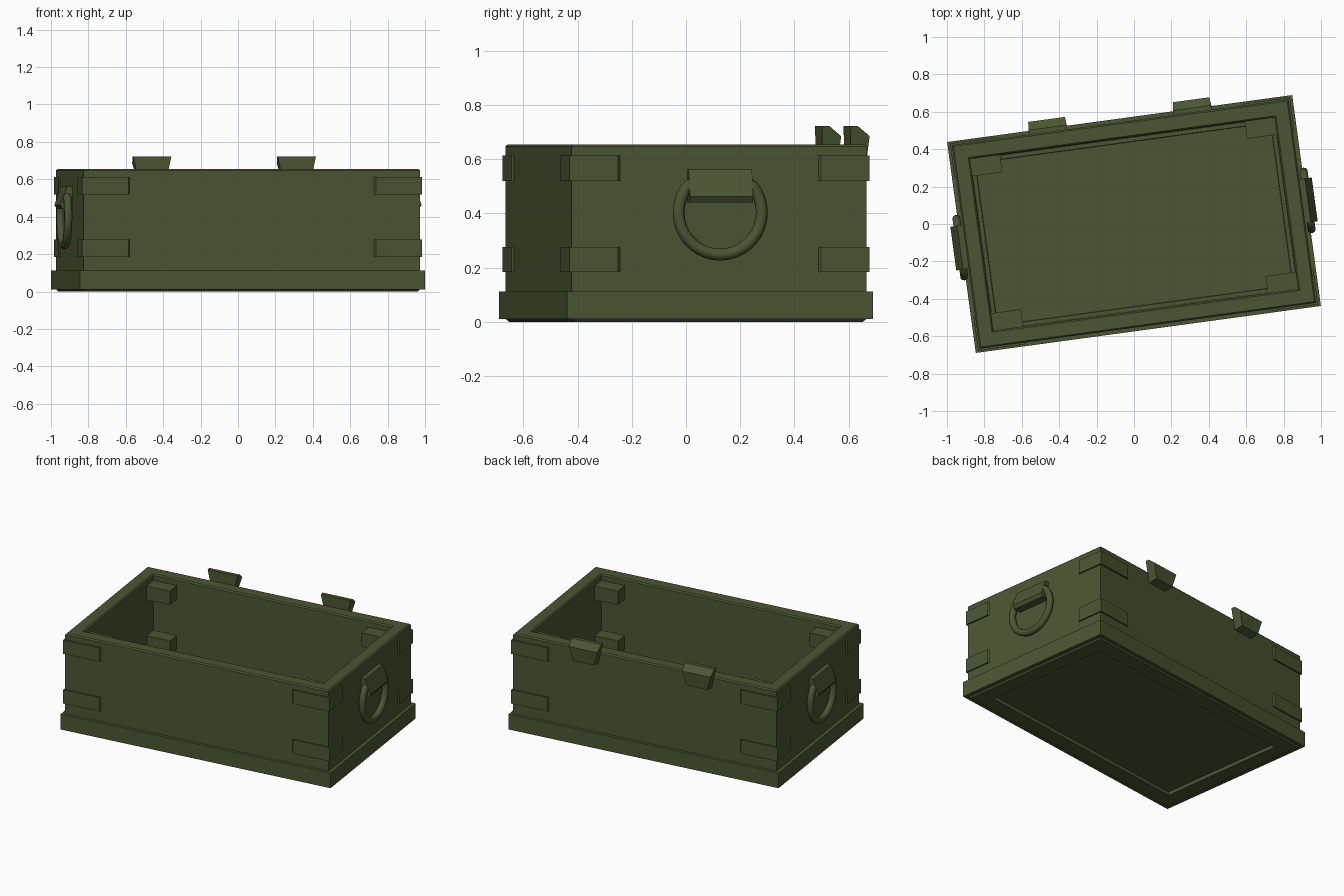
import bpy, bmesh, math
from mathutils import Matrix

if "Cube" in bpy.data.objects:
    bpy.data.objects.remove(bpy.data.objects["Cube"])

TURN = Matrix.Rotation(math.radians(7.75), 4, 'Z')   # whole crate sits slightly turned
olive = bpy.data.materials.new("olive_paint")
olive.diffuse_color = (0.07, 0.093, 0.033, 1)
olive.use_nodes = True
olive.node_tree.nodes["Principled BSDF"].inputs["Base Color"].default_value = olive.diffuse_color


def finish(bm, name):
    bmesh.ops.recalc_face_normals(bm, faces=bm.faces)
    bm.transform(TURN)
    me = bpy.data.meshes.new(name)
    bm.to_mesh(me)
    bm.free()
    ob = bpy.data.objects.new(name, me)
    me.materials.append(olive)
    bpy.context.collection.objects.link(ob)
    return ob


def bridge(bm, a, b, smooth=False):
    for i in range(len(a)):
        j = (i + 1) % len(a)
        bm.faces.new((a[i], a[j], b[j], b[i])).smooth = smooth


def rect_stack(name, hx, hy, profile, closed=False):
    """Rectangular rings, each (inset, z), skinned; capped or closed on itself."""
    bm = bmesh.new()
    rings = [[bm.verts.new((sx * (hx - d), sy * (hy - d), z))
              for sx, sy in ((-1, -1), (1, -1), (1, 1), (-1, 1))] for d, z in profile]
    for a, b in zip(rings, rings[1:]):
        bridge(bm, a, b)
    if closed:
        bridge(bm, rings[-1], rings[0])
    else:
        bm.faces.new(rings[0])
        bm.faces.new(rings[-1])
    return finish(bm, name)


def prism(name, near, far):
    bm = bmesh.new()
    a = [bm.verts.new(p) for p in near]
    b = [bm.verts.new(p) for p in far]
    bm.faces.new(a)
    bm.faces.new(b)
    bridge(bm, a, b)
    return finish(bm, name)


# open box: recessed underside, chamfered rim, inner walls, sunken floor panel
rect_stack("crate_body", 0.908, 0.549,
           [(0.112, 0.022), (0.11, 0), (0.012, 0), (0, 0.012), (0, 0.647), (0.008, 0.655),
            (0.078, 0.655), (0.086, 0.647), (0.09, 0.05), (0.11, 0.05), (0.112, 0.04)])

# plinth band around the bottom
rect_stack("base_band", 0.931, 0.569,
           [(0, 0.01), (0, 0.112), (0.03, 0.112), (0.03, 0.01)], closed=True)

# corner blocks passing through the walls, two per corner, ends chamfered
c = 0.008
plan = [(0.917, 0.559), (0.917, 0.37 + c), (0.917 - c, 0.37), (0.66, 0.37),
        (0.66, 0.559 - c), (0.66 + c, 0.559)]
for sx in (-1, 1):
    for sy in (-1, 1):
        for z in (0.184, 0.52):
            prism("corner_block", [(sx * x, sy * y, z) for x, y in plan],
                  [(sx * x, sy * y, z + 0.093) for x, y in plan])

# lid catches on the back wall: (y, z, half width)
catch = [(0.547, 0.722, 0.103), (0.573, 0.722, 0.103), (0.617, 0.685, 0.099),
         (0.608, 0.59, 0.072), (0.547, 0.58, 0.072)]
for cx in (-0.388, 0.392):
    prism("lid_catch", [(cx - w, y, z) for y, z, w in catch],
          [(cx + w, y, z) for y, z, w in catch])

# side handles: sloped bracket and a hanging ring flattened inside it
wedge = [(0.90, 0.562), (0.938, 0.562), (0.975, 0.462), (0.96, 0.44), (0.90, 0.44)]
N, M, TUBE = 36, 10, 0.022
for s in (-1, 1):
    prism("handle_bracket", [(s * x, -0.118, z) for x, z in wedge],
          [(s * x, 0.118, z) for x, z in wedge])
    bm = bmesh.new()
    loops = []
    for i in range(N):
        a = 2 * math.pi * i / N
        loop = []
        for k in range(M):
            t = 2 * math.pi * k / M
            r = 0.155 + TUBE * math.cos(t)
            top = 0.507 + TUBE * math.cos(t)
            loop.append(bm.verts.new((s * 0.937 + TUBE * math.sin(t), r * math.cos(a),
                                      min(0.403 + r * math.sin(a), top))))
        loops.append(loop)
    for i in range(N):
        bridge(bm, loops[i], loops[(i + 1) % N], smooth=True)
    finish(bm, "handle_ring")
